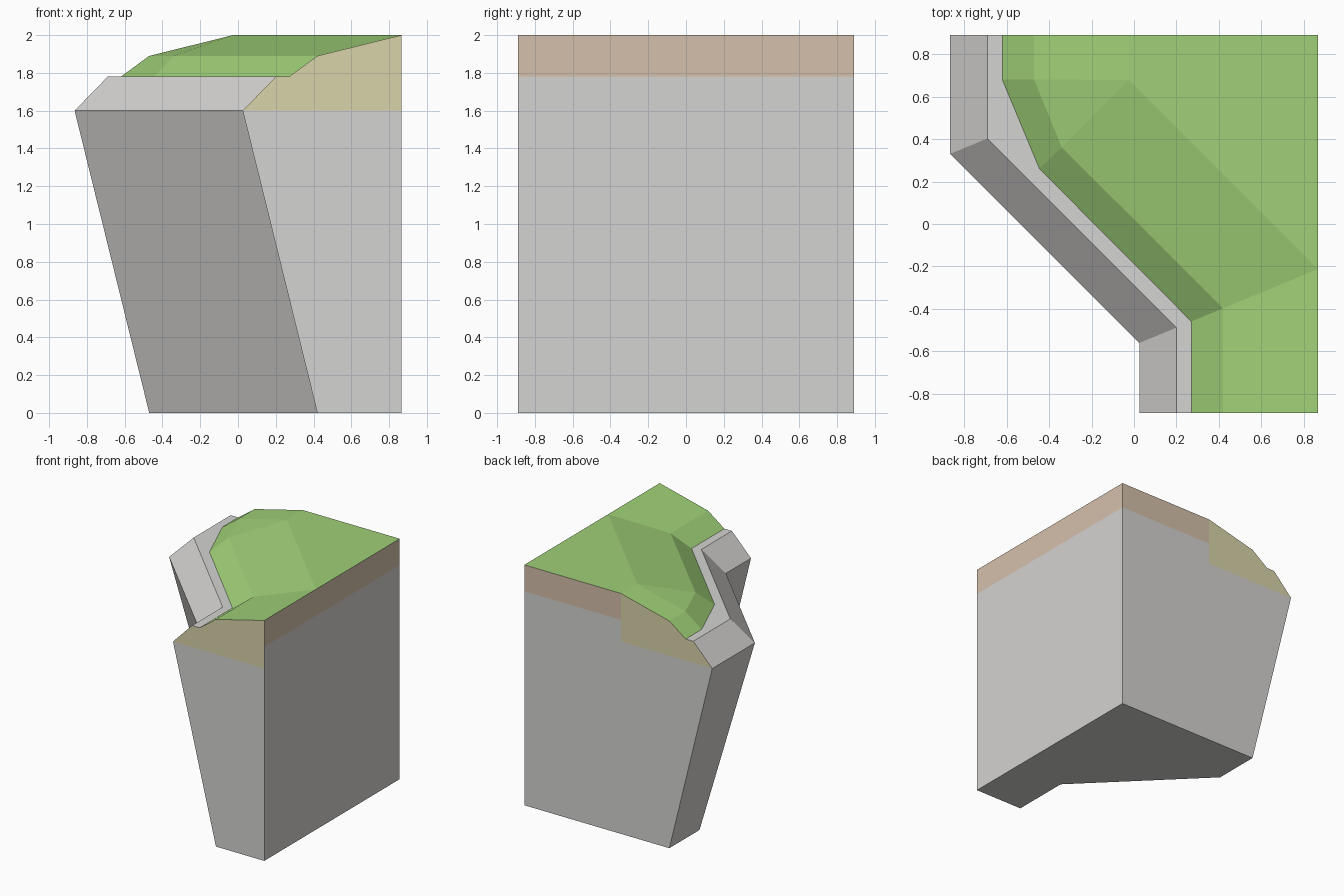
import bpy
import bmesh
from mathutils import Vector

if "Cube" in bpy.data.objects:
    bpy.data.objects.remove(bpy.data.objects["Cube"], do_unlink=True)

HALF = 0.89        # half depth of the block
WALL = 0.865       # flat wall on +x
BAND = 1.6         # bottom of the sandy band on the end faces
LEDGE = 1.78       # height of the stone ledge
SPLIT = -0.025     # where the back band changes colour
INSIDE = Vector((0.3, 0.25, 0.9))


def srgb(*rgb):
    return [((c / 255 + 0.055) / 1.055) ** 2.4 for c in rgb] + [1.0]


def material(name, *rgb):
    mat = bpy.data.materials.new(name)
    mat.use_nodes = True
    mat.diffuse_color = srgb(*rgb)
    mat.node_tree.nodes["Principled BSDF"].inputs["Base Color"].default_value = srgb(*rgb)
    return mat


stone = material("stone grey", 212, 211, 209)
grass = material("grass green", 159, 208, 119)
sand = material("sandy yellow", 216, 212, 170)
earth = material("earth tan", 213, 192, 171)


def row(x, z, corner=None):
    """Contour line from back to front: straight, diagonal, straight."""
    back_x = x - HALF
    bend = 0.414 * (x - 0.025)
    first = (back_x, 0.33 + bend, z)
    pts = [(back_x, HALF, z), first, first, (x, bend - 0.56, z), (x, -HALF, z)]
    if corner:
        pts[1] = (back_x, 0.68, z)
        pts[2] = (*corner, z)
    return pts


def face(bm, pts):
    """Add a face pointing outwards, dropping repeated points."""
    pts = list(dict.fromkeys(pts))
    if len(pts) < 3:
        return
    f = bm.faces.new([bm.verts.new(p) for p in pts])
    f.normal_update()
    if f.normal.dot(f.calc_center_median() - INSIDE) < 0:
        f.normal_flip()


def loft(bm, rows):
    for a, b in zip(rows, rows[1:]):
        for i in range(len(a) - 1):
            face(bm, [a[i], a[i + 1], b[i + 1], b[i]])


def finish(name, bm, mats):
    bmesh.ops.remove_doubles(bm, verts=bm.verts, dist=0.0005)
    mesh = bpy.data.meshes.new(name)
    bm.to_mesh(mesh)
    bm.free()
    for m in mats:
        mesh.materials.append(m)
    obj = bpy.data.objects.new(name, mesh)
    bpy.context.collection.objects.link(obj)


foot = row(0.42, 0)
brow = row(0.025, BAND)
lip = row(0.2, LEDGE)
turf_edge = row(0.27, LEDGE, (-0.445, 0.26))
turf_mid = row(0.42, 1.89, (-0.34, 0.36))
turf_top = row(WALL, 2)
rows = [foot, brow, lip, turf_edge, turf_mid, turf_top]

# Grass slope and the flat plateau behind it
bm = bmesh.new()
loft(bm, [turf_edge, turf_mid, turf_top])
face(bm, turf_top + [(WALL, HALF, 2)])
finish("grass_top", bm, [grass])

# Leaning rock face with bevelled brow and flat ledge
bm = bmesh.new()
loft(bm, [foot, brow, lip, turf_edge])
face(bm, foot + [(WALL, -HALF, 0), (WALL, HALF, 0)])
finish("rock_face", bm, [stone])

# Cut sides: front end, back end and the flat wall
bm = bmesh.new()
face(bm, [r[-1] for r in rows] + [(WALL, -HALF, 0)])
face(bm, [r[0] for r in rows] + [(WALL, HALF, 2), (WALL, HALF, 0)])
face(bm, [(WALL, y, z) for y, z in ((-HALF, 0), (HALF, 0), (HALF, 2), (-HALF, 2))])
cuts = [((0, 0, BAND), (0, 0, 1)), ((0, 0, LEDGE), (0, 0, 1)), ((SPLIT, 0, 0), (1, 0, 0))]
for co, no in cuts:
    geom = bm.verts[:] + bm.edges[:] + bm.faces[:]
    bmesh.ops.bisect_plane(bm, geom=geom, plane_co=co, plane_no=no, dist=0.0005)

# Colour the bands by height and side
for f in bm.faces:
    c = f.calc_center_median()
    on_front = c.y < -HALF + 0.01
    on_back_slope = c.y > HALF - 0.01 and c.x < SPLIT
    if on_front or on_back_slope:
        f.material_index = 1 if c.z > BAND else 0
    elif c.z > LEDGE:
        f.material_index = 2
finish("cut_sides", bm, [stone, sand, earth])
